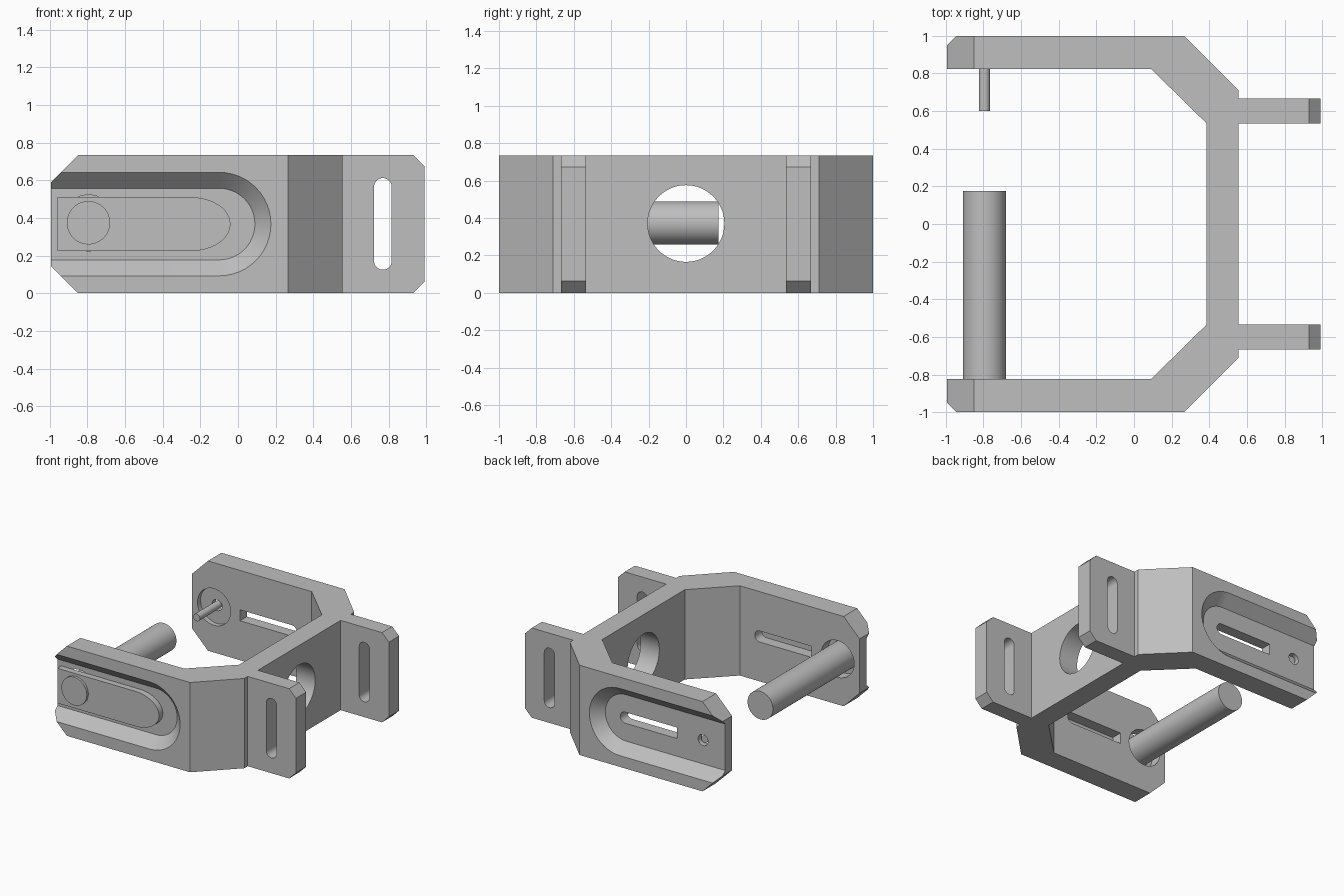
import bpy, bmesh, math
from mathutils import Vector

HEIGHT = 0.735
MID = HEIGHT / 2
PIN_X = -0.795

cube = bpy.data.objects.get("Cube")
if cube:
    bpy.data.objects.remove(cube, do_unlink=True)

grey = bpy.data.materials.new("plain grey")
grey.use_nodes = True
grey.diffuse_color = (0.52, 0.52, 0.52, 1)
grey.node_tree.nodes["Principled BSDF"].inputs["Base Color"].default_value = grey.diffuse_color


def loft(name, axis, *sections):
    """Solid joining (depth, outline) sections stacked along an axis."""
    place = {"X": lambda d, p: (d, p[0], p[1]),
             "Y": lambda d, p: (p[0], d, p[1]),
             "Z": lambda d, p: (p[0], p[1], d)}[axis]
    bm = bmesh.new()
    rings = [[bm.verts.new(place(d, p)) for p in pts] for d, pts in sections]
    bm.faces.new(rings[0])
    bm.faces.new(rings[-1])
    n = len(rings[0])
    for a, b in zip(rings, rings[1:]):
        for i in range(n):
            j = (i + 1) % n
            bm.faces.new((a[i], a[j], b[j], b[i]))
    bmesh.ops.recalc_face_normals(bm, faces=bm.faces)
    mesh = bpy.data.meshes.new(name)
    bm.to_mesh(mesh)
    bm.free()
    mesh.materials.append(grey)
    obj = bpy.data.objects.new(name, mesh)
    bpy.context.collection.objects.link(obj)
    return obj


def prism(name, axis, a, b, pts):
    return loft(name, axis, (a, pts), (b, pts))


def arc(cx, cy, rx, ry, start, end, n=24):
    return [(cx + rx * math.cos(t), cy + ry * math.sin(t))
            for t in (math.radians(start + (end - start) * i / n) for i in range(n + 1))]


def circle(cx, cy, r, n=48):
    return arc(cx, cy, r, r, 0, 360, n)[:-1]


def bullet(x0, x1, rx, rz):
    """Square end at x0, rounded end at x1, centred on mid height."""
    return [(x0, MID + rz), (x0, MID - rz)] + arc(x1 - rx, MID, rx, rz, -90, 90)


def cut(target, *cutters):
    for c in cutters:
        c.hide_render = True
        mod = target.modifiers.new("cut", "BOOLEAN")
        mod.operation, mod.solver, mod.object = "DIFFERENCE", "EXACT", c
    dg = bpy.context.evaluated_depsgraph_get()
    mesh = bpy.data.meshes.new_from_object(target.evaluated_get(dg))
    target.modifiers.clear()
    target.data = mesh
    for c in cutters:
        bpy.data.objects.remove(c, do_unlink=True)


def smooth(obj):
    bpy.ops.object.select_all(action="DESELECT")
    obj.select_set(True)
    bpy.context.view_layer.objects.active = obj
    bpy.ops.object.shade_smooth_by_angle(angle=math.radians(30))


# Main bracket: half profile mirrored front to back
half = [(-0.995, -0.825), (-0.995, -1), (0.265, -1), (0.555, -0.71)]
inner = [(0.385, -0.535), (0.09, -0.825)]
flip = lambda pts: [(x, -y) for x, y in reversed(pts)]
bracket = prism("bracket", "Z", 0, HEIGHT, half + flip(half) + flip(inner) + inner)

# Chamfered arm ends and round window in the wall
corner = [(-1.2, 0.385), (-0.7, 0.885), (-1.2, 0.885)]
cutters = [prism("corner_cut", "Y", -1.1, 1.1, corner),
           prism("corner_cut", "Y", -1.1, 1.1, [(x, HEIGHT - z) for x, z in corner]),
           prism("window_cut", "X", 0.2, 0.7, circle(0, MID + 0.003, 0.205, 64))]

# Tapered recess and slot in both arms
for s in (-1, 1):
    recess = [(s * y, bullet(-1.3, -0.1 + r, r, r)) for y, r in ((1.02, 0.295), (0.915, 0.19))]
    cutters += [loft("recess_cut", "Y", *recess),
                prism("slot_cut", "Y", s * 0.7, s * 0.97, bullet(-0.56, -0.045, 0.045, 0.045))]

# Pin holes: wide in the front arm, counterbored in the back arm
cutters += [prism("wide_hole_cut", "Y", -0.97, -0.7, circle(PIN_X, MID + 0.005, 0.15)),
            prism("counterbore_cut", "Y", 0.7, 0.865, circle(PIN_X, MID + 0.005, 0.15)),
            prism("small_hole_cut", "Y", 0.84, 0.97, circle(PIN_X, MID + 0.005, 0.045, 32))]
cut(bracket, *cutters)
smooth(bracket)

# Slotted mounting flanges
flange_outline = [(0.55, 0), (0.93, 0), (0.992, 0.062), (0.992, HEIGHT - 0.062),
                  (0.93, HEIGHT), (0.55, HEIGHT)]
flange_slot = (arc(0.77, 0.565, 0.047, 0.047, 0, 180, 16)
               + arc(0.77, 0.172, 0.047, 0.047, 180, 360, 16))
for s, side in ((-1, "front"), (1, "back")):
    flange = prism(side + "_flange", "Y", s * 0.535, s * 0.667, flange_outline)
    cut(flange, prism("flange_slot_cut", "Y", s * 0.4, s * 0.8, flange_slot))
    smooth(flange)

# Sliding plate in the front recess, with the pins
smooth(prism("front_plate", "Y", -0.965, -0.915, bullet(-0.96, -0.04, 0.21, 0.143)))
smooth(prism("main_pin", "Y", -0.985, 0.175, circle(PIN_X, MID + 0.007, 0.115)))
smooth(prism("small_pin", "Y", 0.6, 0.895, circle(PIN_X, MID + 0.005, 0.03, 32)))
